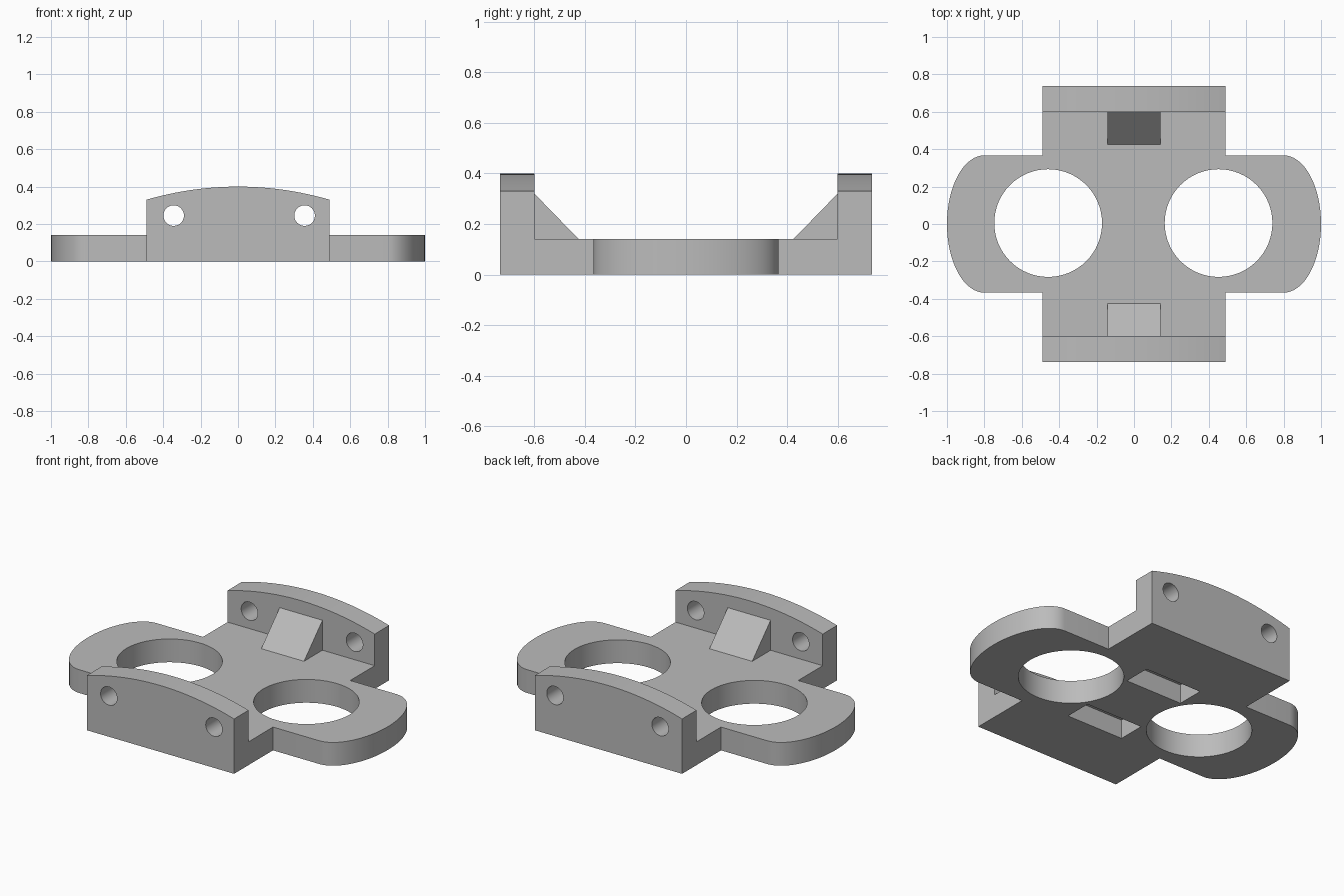
import bpy, bmesh, math
from mathutils import Matrix, Vector

cube = bpy.data.objects.get("Cube")
if cube:
    bpy.data.objects.remove(cube, do_unlink=True)

grey = bpy.data.materials.new("plain grey")
grey.use_nodes = True
COLOUR = (0.5, 0.5, 0.5, 1)
grey.diffuse_color = COLOUR
grey.node_tree.nodes["Principled BSDF"].inputs["Base Color"].default_value = COLOUR

BASE_H = 0.14      # base thickness
BODY_X = 0.49      # half width of centre block and walls
WALL_IN, WALL_OUT = 0.6, 0.737
EAR_Y = 0.367      # half depth of the rounded ears


def prism(name, points, offset):
    """Extrude a planar polygon by the offset vector."""
    bm = bmesh.new()
    face = bm.faces.new([bm.verts.new(p) for p in points])
    result = bmesh.ops.extrude_face_region(bm, geom=[face], use_keep_orig=True)
    moved = [v for v in result["geom"] if isinstance(v, bmesh.types.BMVert)]
    bmesh.ops.translate(bm, verts=moved, vec=Vector(offset))
    bmesh.ops.recalc_face_normals(bm, faces=bm.faces)
    mesh = bpy.data.meshes.new(name)
    bm.to_mesh(mesh)
    bm.free()
    mesh.materials.append(grey)
    obj = bpy.data.objects.new(name, mesh)
    bpy.context.collection.objects.link(obj)
    return obj


def box(name, x0, x1, y0, y1, z0, z1):
    return prism(name, [(x0, y0, z0), (x1, y0, z0), (x1, y1, z0), (x0, y1, z0)],
                 (0, 0, z1 - z0))


def disc(centre, radius, axis, count=64):
    """Circle of points around the z or y axis."""
    turn = Matrix.Rotation(math.pi / 2, 3, "X") if axis == "y" else Matrix.Identity(3)
    ring = []
    for i in range(count):
        a = math.tau * i / count
        ring.append(Vector(centre) + turn @ Vector((radius * math.cos(a), radius * math.sin(a), 0)))
    return ring


def select_only(obj):
    bpy.ops.object.select_all(action="DESELECT")
    obj.select_set(True)
    bpy.context.view_layer.objects.active = obj


def cut(obj, cutters):
    select_only(obj)
    for cutter in cutters:
        cutter.hide_render = True
        mod = obj.modifiers.new("cut", "BOOLEAN")
        mod.operation = "DIFFERENCE"
        mod.solver = "EXACT"
        mod.object = cutter
        bpy.ops.object.modifier_apply(modifier=mod.name)
        bpy.data.objects.remove(cutter, do_unlink=True)


def smooth(obj):
    select_only(obj)
    bpy.ops.object.shade_smooth_by_angle(angle=math.radians(25))


# Base plate: centre block with a rounded ear on each side
quarter = [(BODY_X, -WALL_IN), (BODY_X, -EAR_Y)]
steps = 32
for i in range(steps + 1):
    a = math.pi * (i / steps - 0.5)
    quarter.append((0.8 + 0.2 * math.cos(a), EAR_Y * math.sin(a)))
quarter += [(BODY_X, EAR_Y), (BODY_X, WALL_IN)]
outline = quarter + [(-x, -y) for x, y in quarter]
base = prism("base_plate", [(x, y, 0) for x, y in outline], (0, 0, BASE_H))

# Large ear holes and the two shallow pockets underneath
cutters = [prism("hole_cutter", disc((x, 0.005, -0.1), 0.288, "z"), (0, 0, 0.5))
           for x in (-0.459, 0.452)]
for y in (-0.25, 0.25):
    cutters.append(box("pocket_cutter", -0.19, 0.19, y - 0.083, y + 0.083, -0.1, 0.115))
cut(base, cutters)
smooth(base)

# End walls with arched tops, screw holes and triangular gussets
for side, label in ((-1, "front"), (1, "back")):
    inner, outer = side * WALL_IN, side * WALL_OUT
    profile = [(-BODY_X, inner, 0), (BODY_X, inner, 0)]
    for i in range(25):
        x = BODY_X * (1 - i / 12)
        profile.append((x, inner, 0.4 - 0.07 * (x / BODY_X) ** 2))
    wall = prism(label + "_wall", profile, (0, outer - inner, 0))
    cut(wall, [prism("screw_cutter", disc((x, side * 0.5, 0.245), 0.055, "y", 40),
                     (0, side * 0.4, 0)) for x in (-0.344, 0.356)])
    smooth(wall)

    toe = side * 0.425
    prism(label + "_gusset",
          [(-0.143, toe, BASE_H), (-0.143, inner, BASE_H), (-0.143, inner, 0.32)],
          (0.285, 0, 0))
